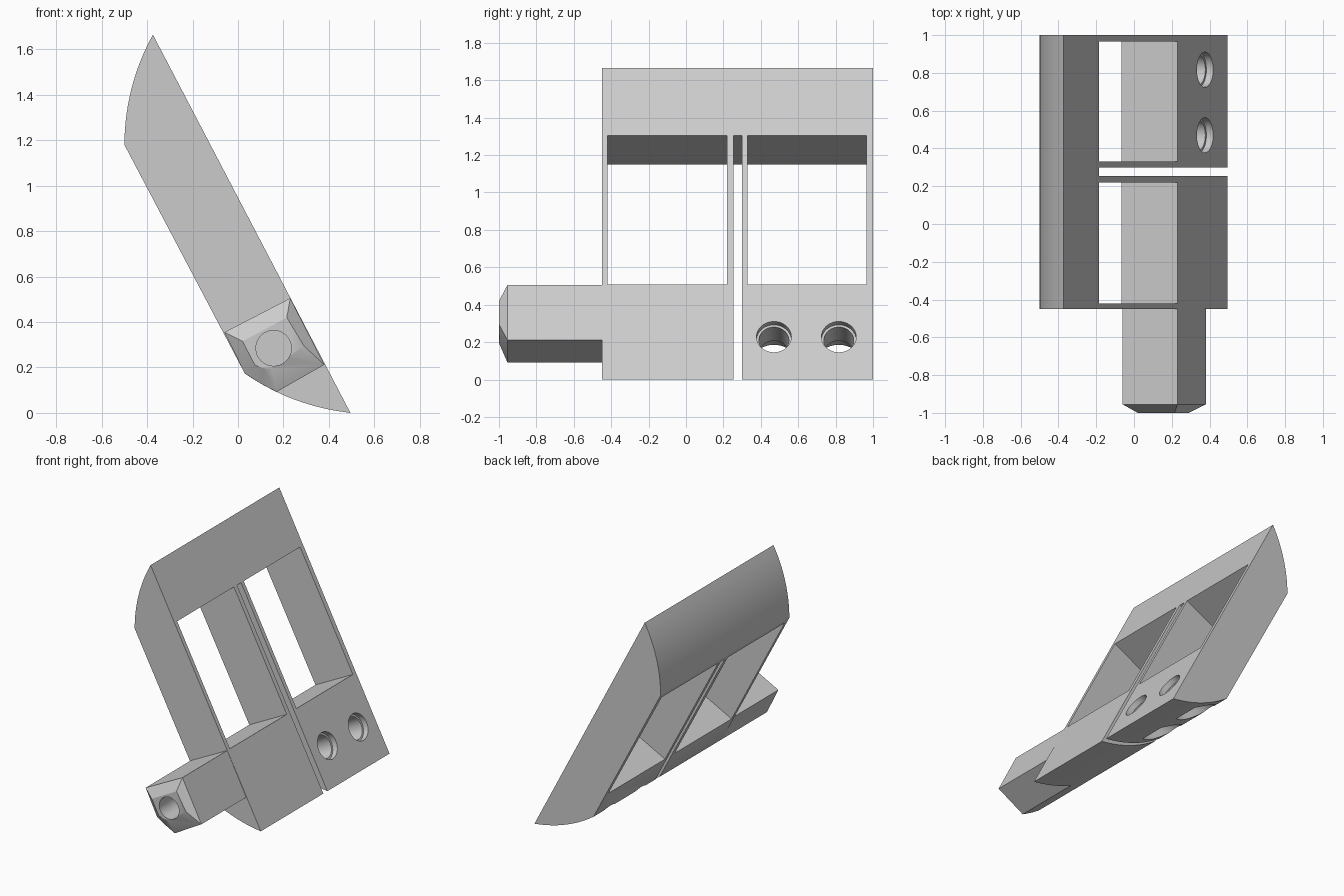
import bpy, bmesh
from math import sqrt
from mathutils import Vector

cube = bpy.data.objects.get("Cube")
if cube:
    bpy.data.objects.remove(cube, do_unlink=True)

# One grey material for the whole bracket
grey = bpy.data.materials.new("light_grey")
grey.use_nodes = True
colour = (0.6, 0.6, 0.6, 1)
grey.diffuse_color = colour
grey.node_tree.nodes["Principled BSDF"].inputs["Base Color"].default_value = colour

# Slanted frame: N points out of the sloping face, U points up along it
TIP = Vector((0.495, 0, 0))
U = Vector((-0.865, 0, 1.665)).normalized()
N = Vector((U.z, 0, -U.x))


def slanted(n, u):
    p = TIP + N * n + U * u
    return p.x, p.z


def loft(name, rings):
    """Join (y, outline) rings of equal length into a closed solid."""
    bm = bmesh.new()
    loops = [[bm.verts.new((x, y, z)) for x, z in outline] for y, outline in rings]
    for a, b in zip(loops, loops[1:]):
        for i in range(len(a)):
            j = (i + 1) % len(a)
            bm.faces.new((a[i], a[j], b[j], b[i]))
    bm.faces.new(loops[0])
    bm.faces.new(loops[-1])
    bmesh.ops.recalc_face_normals(bm, faces=bm.faces)
    mesh = bpy.data.meshes.new(name)
    bm.to_mesh(mesh)
    bm.free()
    mesh.materials.append(grey)
    obj = bpy.data.objects.new(name, mesh)
    bpy.context.collection.objects.link(obj)
    return obj


def cylinder(start, axis, length, radius):
    axis = Vector(axis)
    bpy.ops.mesh.primitive_cylinder_add(
        vertices=48, radius=radius, depth=length,
        location=Vector(start) + axis * length / 2,
        rotation=axis.to_track_quat("Z", "Y").to_euler())
    obj = bpy.context.object
    obj.data.materials.append(grey)
    return obj


def select(obj):
    bpy.ops.object.select_all(action="DESELECT")
    obj.select_set(True)
    bpy.context.view_layer.objects.active = obj


def cut(target, cutter):
    cutter.hide_render = True
    select(target)
    mod = target.modifiers.new("cut", "BOOLEAN")
    mod.operation = "DIFFERENCE"
    mod.solver = "EXACT"
    mod.object = cutter
    bpy.ops.object.modifier_apply(modifier=mod.name)
    bpy.data.objects.remove(cutter, do_unlink=True)


def steps(a, b, count):
    return [a + (b - a) * i / count for i in range(count + 1)]


def lower_arc(x):
    return 1 - sqrt(1 - (x - 0.6) ** 2) - 0.005


def upper_arc(z):
    return 0.5 - sqrt(1 - (z - 1.18) ** 2)


# Slanted body with rounded lower and upper ends
profile = [(TIP.x, 0)]
profile += [(x, lower_arc(x)) for x in steps(0.46, 0.03, 14)]
profile += [(upper_arc(z), z) for z in steps(1.18, 1.665, 14)]
body = loft("slanted_body", [(-0.45, profile), (1, profile)])

# Two windows and the narrow slot that runs out of the bottom
for y0, y1, bottom in ((-0.42, 0.22, 0.572), (0.33, 0.965, 0.572), (0.255, 0.3, -0.5)):
    outline = [slanted(n, u) for n, u in
               ((-0.6, bottom), (0.2, bottom), (0.2, 1.471), (-0.6, 1.471))]
    cut(body, loft("opening_cutter", [(y0, outline), (y1, outline)]))

# Stepped screw holes through the lower block
for y in (0.47, 0.817):
    face = Vector((0.376, y, 0.228))
    cut(body, cylinder(face + N * 0.1, -N, 0.6, 0.08))
    cut(body, cylinder(face + N * 0.1, -N, 0.14, 0.093))
    cut(body, cylinder(face - N * 0.2, -N, 0.4, 0.125))

# Pin with a bevelled end and a blind bore
outer = [(0.23, 0.505), (0.38, 0.212)]
outer += [(x, lower_arc(x)) for x in (0.17, 0.1, 0.03)] + [(-0.06, 0.355)]
inner = [(0.215, 0.42), (0.29, 0.295), (0.15, 0.195), (0.11, 0.197),
         (0.075, 0.21), (0.02, 0.315)]
pin = loft("end_pin", [(-0.45, outer), (-0.955, outer), (-1, inner)])
cut(pin, cylinder((0.157, -1.1, 0.285), (0, 1, 0), 0.5, 0.078))

for obj in (body, pin):
    select(obj)
    bpy.ops.object.shade_smooth_by_angle(angle=0.5)
